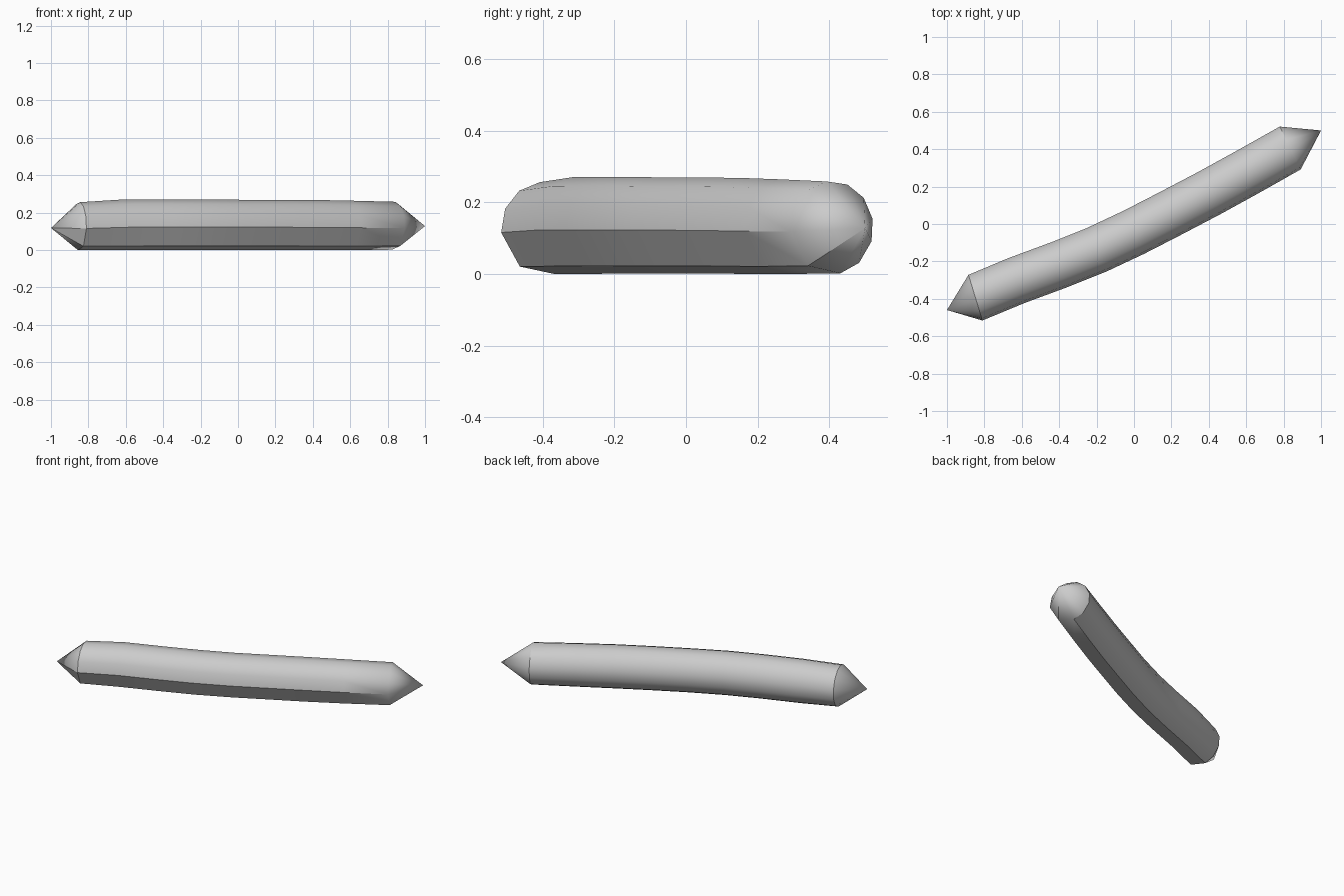
import bpy
import bmesh
from math import sin, cos, radians
from mathutils import Vector

cube = bpy.data.objects.get("Cube")
if cube:
    bpy.data.objects.remove(cube, do_unlink=True)

grey = bpy.data.materials.new("light_grey")
grey.use_nodes = True
colour = (0.6, 0.6, 0.6, 1)
grey.diffuse_color = colour
grey.node_tree.nodes["Principled BSDF"].inputs["Base Color"].default_value = colour

# Section corners in degrees: rounded on top and back, two wide flats low on the front
CORNERS = [185, 235, 282, 311, 343, 11, 40, 68, 97, 126, 155]

# Bar centre line: x, y, z, heading in degrees, half height
STATIONS = [
    (-0.848, -0.393, 0.134, 17, 0.130),
    (-0.63, -0.302, 0.141, 21, 0.137),
    (-0.40, -0.217, 0.142, 21, 0.137),
    (-0.20, -0.137, 0.142, 24, 0.137),
    (0.00, -0.043, 0.141, 26, 0.136),
    (0.20, 0.060, 0.141, 27, 0.136),
    (0.40, 0.165, 0.140, 28, 0.136),
    (0.60, 0.275, 0.138, 28, 0.134),
    (0.835, 0.407, 0.136, 26, 0.130),
]
HALF_WIDTH = 0.129


def section(bm, x, y, z, heading, half_height):
    """Ring of corners square to the heading."""
    across = Vector((-sin(radians(heading)), cos(radians(heading)), 0))
    ring = []
    for a in map(radians, CORNERS):
        offset = across * HALF_WIDTH * cos(a) + Vector((0, 0, half_height * sin(a)))
        ring.append(bm.verts.new(Vector((x, y, z)) + offset))
    return ring


bm = bmesh.new()
rings = [section(bm, *s) for s in STATIONS]
n = len(CORNERS)

# Curved body
for a, b in zip(rings, rings[1:]):
    for i in range(n):
        j = (i + 1) % n
        bm.faces.new((a[i], a[j], b[j], b[i]))

# Pointed ends
for ring, point in ((rings[0], (-1, -0.46, 0.125)), (rings[-1], (1, 0.5, 0.135))):
    tip = bm.verts.new(point)
    for i in range(n):
        bm.faces.new((ring[i], ring[(i + 1) % n], tip))

bmesh.ops.recalc_face_normals(bm, faces=bm.faces)
lowest = min(v.co.z for v in bm.verts)
bmesh.ops.translate(bm, verts=bm.verts, vec=(0, 0, -lowest))

mesh = bpy.data.meshes.new("pointed_bar")
bm.to_mesh(mesh)
bm.free()
mesh.materials.append(grey)
bar = bpy.data.objects.new("pointed_bar", mesh)
bpy.context.collection.objects.link(bar)

# Smooth the rounded side, keep the flats and end rims crisp
bpy.ops.object.select_all(action='DESELECT')
bar.select_set(True)
bpy.context.view_layer.objects.active = bar
bpy.ops.object.shade_smooth_by_angle(angle=radians(33))
